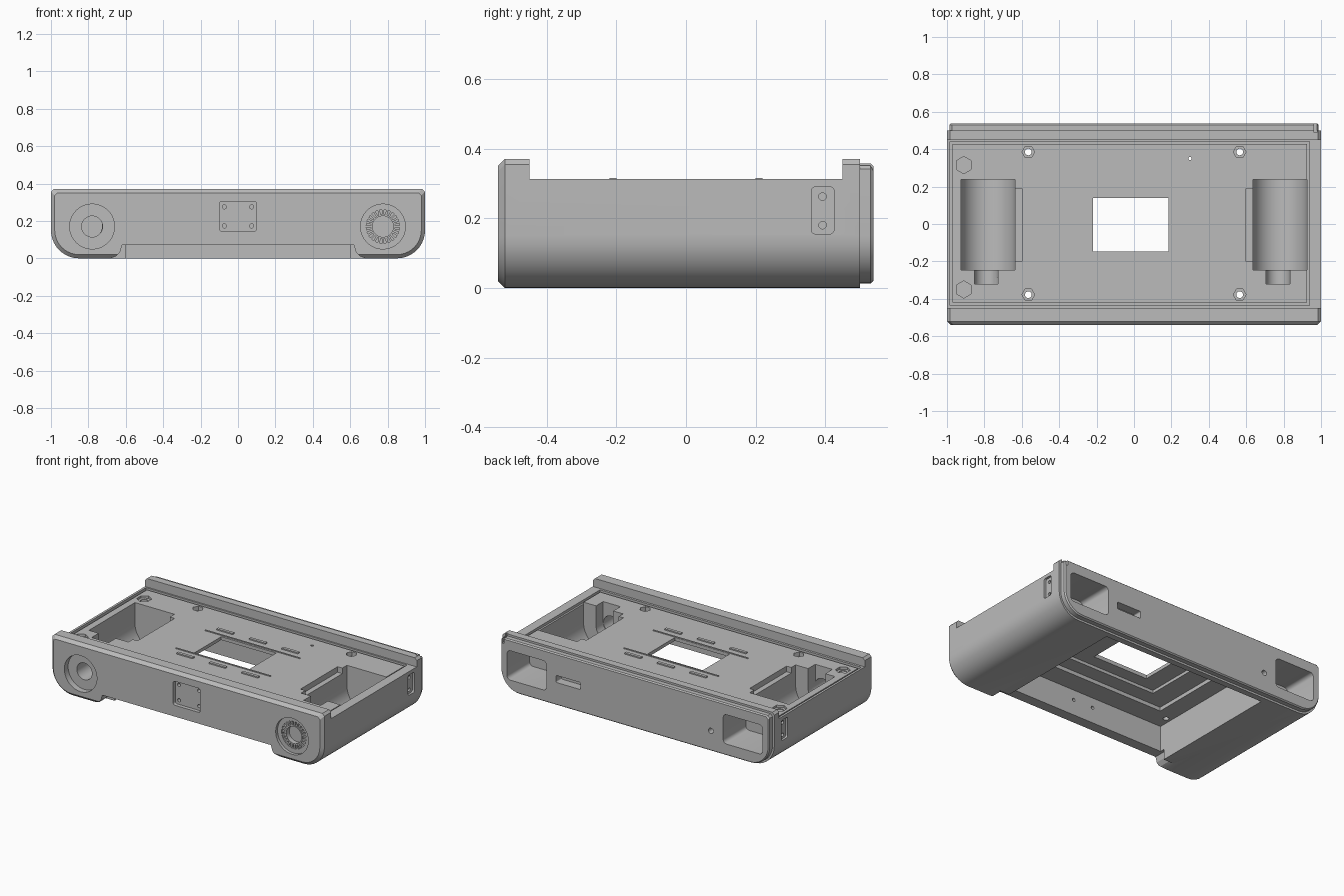
import bpy, bmesh, math
from mathutils import Vector

cube = bpy.data.objects.get("Cube")
if cube:
    bpy.data.objects.remove(cube)

grey = bpy.data.materials.new("body grey")
grey.use_nodes = True
GREY = (0.5, 0.5, 0.5, 1)
grey.diffuse_color = GREY
grey.node_tree.nodes["Principled BSDF"].inputs["Base Color"].default_value = GREY


def make(name, bm):
    bmesh.ops.recalc_face_normals(bm, faces=bm.faces)
    mesh = bpy.data.meshes.new(name)
    bm.to_mesh(mesh)
    bm.free()
    ob = bpy.data.objects.new(name, mesh)
    bpy.context.collection.objects.link(ob)
    mesh.materials.append(grey)
    return ob


def loft(name, rings):
    """Skin a closed solid through rings of equal point count."""
    bm = bmesh.new()
    loops = [[bm.verts.new(p) for p in ring] for ring in rings]
    for a, b in zip(loops, loops[1:]):
        for i in range(len(a)):
            j = (i + 1) % len(a)
            bm.faces.new((a[i], a[j], b[j], b[i]))
    bm.faces.new(loops[0])
    bm.faces.new(loops[-1])
    return make(name, bm)


def prism(name, pts, axis, lo, hi):
    """Extrude a 2D outline along an axis."""
    def place(p, t):
        return {"x": (t, *p), "y": (p[0], t, p[1]), "z": (*p, t)}[axis]
    return loft(name, [[place(p, t) for p in pts] for t in (lo, hi)])


def arc(cx, cy, r, a0, a1, n):
    return [(cx + r * math.cos(math.radians(a0 + (a1 - a0) * i / n)),
             cy + r * math.sin(math.radians(a0 + (a1 - a0) * i / n))) for i in range(n + 1)]


def circle(cx, cy, r, n=32):
    return arc(cx, cy, r, 0, 360, n)[:-1]


def rect(x0, x1, y0, y1, r=0):
    if not r:
        return [(x0, y0), (x1, y0), (x1, y1), (x0, y1)]
    return (arc(x0 + r, y0 + r, r, 180, 270, 5) + arc(x1 - r, y0 + r, r, 270, 360, 5)
            + arc(x1 - r, y1 - r, r, 0, 90, 5) + arc(x0 + r, y1 - r, r, 90, 180, 5))


def u_shape(cx, r, top=0.5):
    return arc(cx, 0.17, r, 180, 360, 24) + [(cx + r, top), (cx - r, top)]


def section(y, inset):
    """Body cross-section with large round lower corners."""
    w, lo, hi, r, c = 1 - inset, inset, 0.37 - inset, 0.15 - inset, 0.015
    pts = (arc(-w + r, lo + r, r, 180, 270, 10) + arc(w - r, lo + r, r, 270, 360, 10)
           + [(w, hi - c), (w - c, hi), (-w + c, hi), (-w, hi - c)])
    return [(x, y, z) for x, z in pts]


# Main shell with chamfered front edge and stepped back lip
body = loft("body_shell", [section(-0.54, 0.02), section(-0.52, 0), section(0.5, 0),
                           section(0.5, 0.013), section(0.53, 0.013), section(0.538, 0.02)])


def cut(pts, axis, lo, hi):
    cutter = prism("cutter", pts, axis, lo, hi)
    cutter.hide_render = True
    mod = body.modifiers.new("cut", "BOOLEAN")
    mod.operation, mod.solver, mod.object = "DIFFERENCE", "EXACT", cutter
    bpy.context.view_layer.objects.active = body
    bpy.ops.object.modifier_apply(modifier=mod.name)
    bpy.data.objects.remove(cutter)


# Lowered deck between the two flanges, and the sunken tray
cut(rect(-1.1, 1.1, -0.45, 0.45), "z", 0.313, 0.6)
cut(rect(-0.97, 0.93, -0.42, 0.43), "z", 0.307, 0.6)

# Seal groove around the tray
for x0, x1, y0, y1 in ((-0.985, -0.97, -0.435, 0.44), (0.925, 0.937, -0.435, 0.44),
                       (-0.985, 0.937, -0.435, -0.42), (-0.985, 0.937, 0.428, 0.44)):
    cut(rect(x0, x1, y0, y1), "z", 0.295, 0.4)

# Underside hollow, stepping inwards to the open gate
cut(rect(-0.6, 0.6, -0.47, 0.46), "z", -0.1, 0.24)
cut(rect(-0.48, 0.48, -0.33, 0.33), "z", 0.2, 0.265)
cut(rect(-0.34, 0.34, -0.23, 0.23), "z", 0.2, 0.285)
cut(rect(-0.22, 0.185, -0.148, 0.138), "z", 0.2, 0.5)

# Front notch between the grips, with softened corners
half = [(0.68, -0.02), (0.68, 0), (0.65, 0.012), (0.63, 0.035), (0.62, 0.07)]
cut(half + [(-x, z) for x, z in reversed(half)], "y", -0.6, -0.44)

# Film chambers, spool slots and side ledges
for s in (-1, 1):
    cx = 0.78 * s
    cut(u_shape(cx, 0.145), "y", -0.245, 0.238)
    cut(u_shape(cx - 0.01, 0.063), "y", -0.32, -0.2)
    cut(rect(*sorted((0.6 * s, 0.7 * s)), -0.2, 0.19), "z", 0.27, 0.5)

    # Back pocket in each corner
    cut(rect(*sorted((0.65 * s, 0.94 * s)), 0.09, 0.285, 0.025), "y", 0.3, 0.6)

    # Strap plate recess and screw holes on each side
    edge = sorted((0.985 * s, 1.1 * s))
    cut(rect(0.36, 0.425, 0.155, 0.29, 0.012), "x", *edge)
    for z in (0.18, 0.262):
        cut(circle(0.392, z, 0.011, 12), "x", *sorted((0.96 * s, 1.1 * s)))

    # Deck bolts: hexagonal seats and through holes
    for y in (-0.378, 0.385):
        cut(circle(0.565 * s, y, 0.034, 6), "z", 0.28, 0.5)
        cut(circle(0.565 * s, y, 0.018, 16), "z", 0.2, 0.5)

# Front dials: left one plain, right one toothed
for cx, depth in ((-0.78, 0.04), (0.775, 0.02)):
    cut(circle(cx, 0.17, 0.12, 40), "y", -0.6, -0.54 + depth)
    cut(circle(cx, 0.17, 0.056), "y", -0.6, -0.29)
cut(circle(0.775, 0.17, 0.09, 40), "y", -0.6, -0.49)

# Front accessory recess with four screw holes
cut(rect(-0.1, 0.1, 0.145, 0.305, 0.015), "y", -0.6, -0.515)
for x in (-0.073, 0.073):
    for z in (0.173, 0.275):
        cut(circle(x, z, 0.011, 12), "y", -0.6, -0.45)

# Tall hexagon nuts, pin hole, back slot and back pin hole
for y in (-0.35, 0.315):
    cut([(y2, x2) for x2, y2 in circle(y, -0.91, 0.046, 6)], "z", 0.292, 0.5)
    cut(circle(-0.91, y, 0.025, 20), "z", 0.287, 0.5)
cut(circle(0.3, 0.35, 0.009, 12), "z", 0.2, 0.5)
cut(rect(0.4, 0.58, 0.165, 0.212, 0.008), "y", 0.48, 0.6)
cut(circle(-0.56, 0.147, 0.018, 16), "y", 0.48, 0.6)
cut(rect(0.962, 0.978, 0.49, 0.6), "z", 0.32, 0.5)

# Toothed ring inside the right dial
ring = bmesh.new()
TEETH = 24
for i in range(TEETH):
    a = math.tau * i / TEETH
    out, side = Vector((math.cos(a), 0, math.sin(a))), Vector((-math.sin(a), 0, math.cos(a)))
    geo = bmesh.ops.create_cube(ring, size=1)
    for v in geo["verts"]:
        u = v.co.copy()
        v.co = (Vector((0.775, -0.503 + u.y * 0.03, 0.17))
                + out * (0.077 + u.x * 0.026) + side * (u.z * 0.011))
make("dial_teeth", ring)

collar = loft("dial_collar", [[(x, y, z) for x, z in circle(0.775, 0.17, r)]
                              for r, y in ((0.065, -0.488), (0.065, -0.52),
                                           (0.056, -0.52), (0.056, -0.488))])

# Film guide bars either side of the gate
for s in (-1, 1):
    prism("film_rail", rect(-0.35, 0.35, s * 0.155 - 0.004, s * 0.155 + 0.004), "z", 0.3, 0.312)
    for x in (-0.24, 0, 0.24):
        prism("film_guide", rect(x - 0.06, x + 0.06, s * 0.21 - 0.01, s * 0.21 + 0.01), "z", 0.3, 0.315)

# Smooth the round walls, keep the machined edges sharp
bpy.ops.object.select_all(action="DESELECT")
for ob in (body, collar):
    ob.select_set(True)
bpy.context.view_layer.objects.active = body
bpy.ops.object.shade_smooth_by_angle(angle=math.radians(25))
